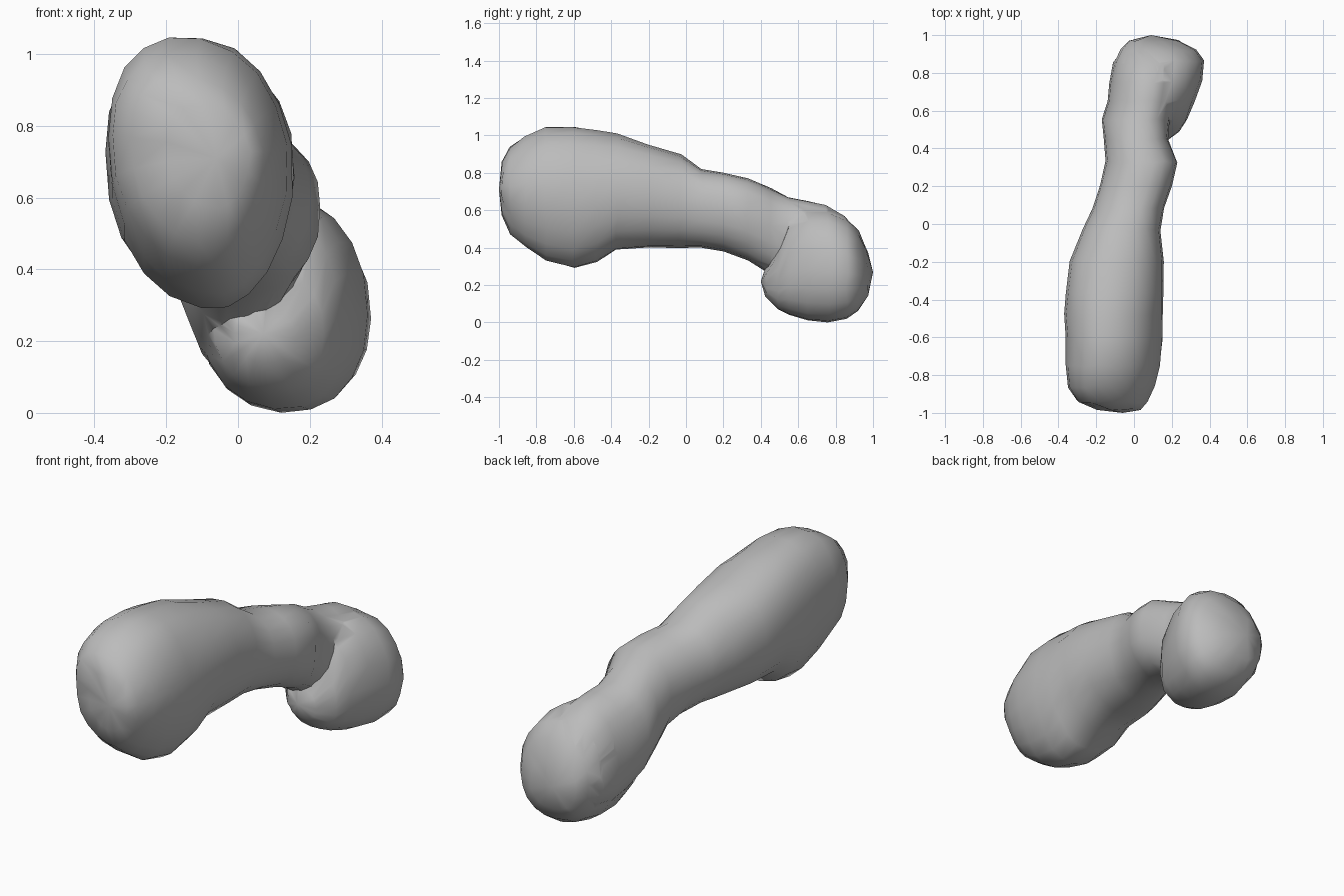
import bpy
import bmesh
import math
import random

# Remove the default cube only
default_cube = bpy.data.objects.get("Cube")
if default_cube:
    bpy.data.objects.remove(default_cube, do_unlink=True)

random.seed(4)
SIDES = 20
LUMPINESS = 0.007

# Cross-sections along each part: y, left edge, right edge, underside, top
BODY_SECTIONS = [
    (-.98, -.2, .04, .57, .86),
    (-.94, -.3, .08, .47, .94),
    (-.86, -.35, .12, .4, 1),
    (-.75, -.36, .15, .33, 1.05),
    (-.6, -.36, .16, .29, 1.05),
    (-.48, -.37, .16, .32, 1.03),
    (-.37, -.36, .16, .39, 1.01),
    (-.2, -.34, .16, .4, .95),
    (-.03, -.27, .14, .4, .9),
    (.08, -.22, .16, .4, .82),
    (.2, -.18, .2, .38, .8),
    (.33, -.15, .23, .33, .77),
    (.45, -.16, .18, .25, .72),
    (.55, -.17, .19, .19, .67),
    (.65, -.14, .21, .12, .65),
    (.75, -.13, .22, .1, .63),
    (.85, -.11, .22, .12, .57),
    (.92, -.06, .18, .18, .48),
]
LOBE_SECTIONS = [
    (.43, -.01, .16, .14, .29),
    (.49, -.07, .24, .07, .4),
    (.55, -.1, .28, .04, .56),
    (.65, -.12, .32, .01, .61),
    (.76, -.12, .36, 0, .61),
    (.86, -.1, .37, .02, .56),
    (.92, -.07, .33, .06, .49),
    (.97, -.03, .24, .14, .39),
]


def make_material(name, value):
    """Plain single-colour material."""
    material = bpy.data.materials.new(name)
    material.use_nodes = True
    colour = (value, value, value, 1)
    material.diffuse_color = colour
    shader = material.node_tree.nodes["Principled BSDF"]
    shader.inputs["Base Color"].default_value = colour
    shader.inputs["Roughness"].default_value = 0.8
    return material


def squared(value):
    """Slightly boxier version of a sine or cosine."""
    return math.copysign(abs(value) ** 0.9, value)


def add_ring(bm, section, lean):
    """Leaning oval that fills the given section bounds."""
    y, left, right, low, high = section
    centre_x, centre_z = (left + right) / 2, (low + high) / 2
    half_width, half_height = (right - left) / 2, (high - low) / 2
    ring = []
    for step in range(SIDES):
        angle = math.tau * step / SIDES
        side = squared(math.cos(angle))
        rise = squared(math.sin(angle + lean))
        # The front end is pared away below on its left side
        if side > 0 and rise < 0:
            side *= 1 + 0.35 * max(-y, 0) * rise
        # Small uneven bumps keep the surface organic
        bump = 1 + random.uniform(-LUMPINESS, LUMPINESS)
        x = centre_x + half_width * side * bump
        z = centre_z + half_height * rise * bump
        shift = random.uniform(-LUMPINESS, LUMPINESS)
        ring.append(bm.verts.new((x, y + shift, max(z, 0))))
    return ring


def close_end(bm, ring, tip):
    """Fan of triangles from the last ring to a rounded tip."""
    point = bm.verts.new(tip)
    for i, vert in enumerate(ring):
        bm.faces.new((vert, ring[(i + 1) % SIDES], point))


def loft(name, sections, lean, first_tip, last_tip, material):
    """Closed skin over a row of oval sections."""
    bm = bmesh.new()
    rings = [add_ring(bm, section, lean(section[0])) for section in sections]
    for near, far in zip(rings, rings[1:]):
        for i in range(SIDES):
            j = (i + 1) % SIDES
            bm.faces.new((near[i], near[j], far[j], far[i]))
    close_end(bm, rings[0], first_tip)
    close_end(bm, rings[-1], last_tip)
    bmesh.ops.recalc_face_normals(bm, faces=bm.faces[:])
    mesh = bpy.data.meshes.new(name)
    bm.to_mesh(mesh)
    bm.free()
    mesh.materials.append(material)
    obj = bpy.data.objects.new(name, mesh)
    bpy.context.collection.objects.link(obj)
    return obj


grey = make_material("plain grey", 0.5)

# Long body, then the rounded lobe that hangs from its back end
body = loft("lumpy_body", BODY_SECTIONS, lambda y: 0.25 * y,
            (-.06, -1, .71), (.06, .95, .33), grey)
lobe = loft("back_lobe", LOBE_SECTIONS, lambda y: -0.08,
            (.07, .4, .22), (.09, 1, .27), grey)

# Fuse the lobe into the body so no inner surfaces remain
bpy.ops.object.select_all(action="DESELECT")
body.select_set(True)
bpy.context.view_layer.objects.active = body
union = body.modifiers.new("join_lobe", "BOOLEAN")
union.operation = "UNION"
union.solver = "EXACT"
union.object = lobe
bpy.ops.object.modifier_apply(modifier=union.name)
bpy.data.objects.remove(lobe, do_unlink=True)

# Soft shading over the whole body
bpy.ops.object.shade_smooth_by_angle(angle=math.radians(50))
